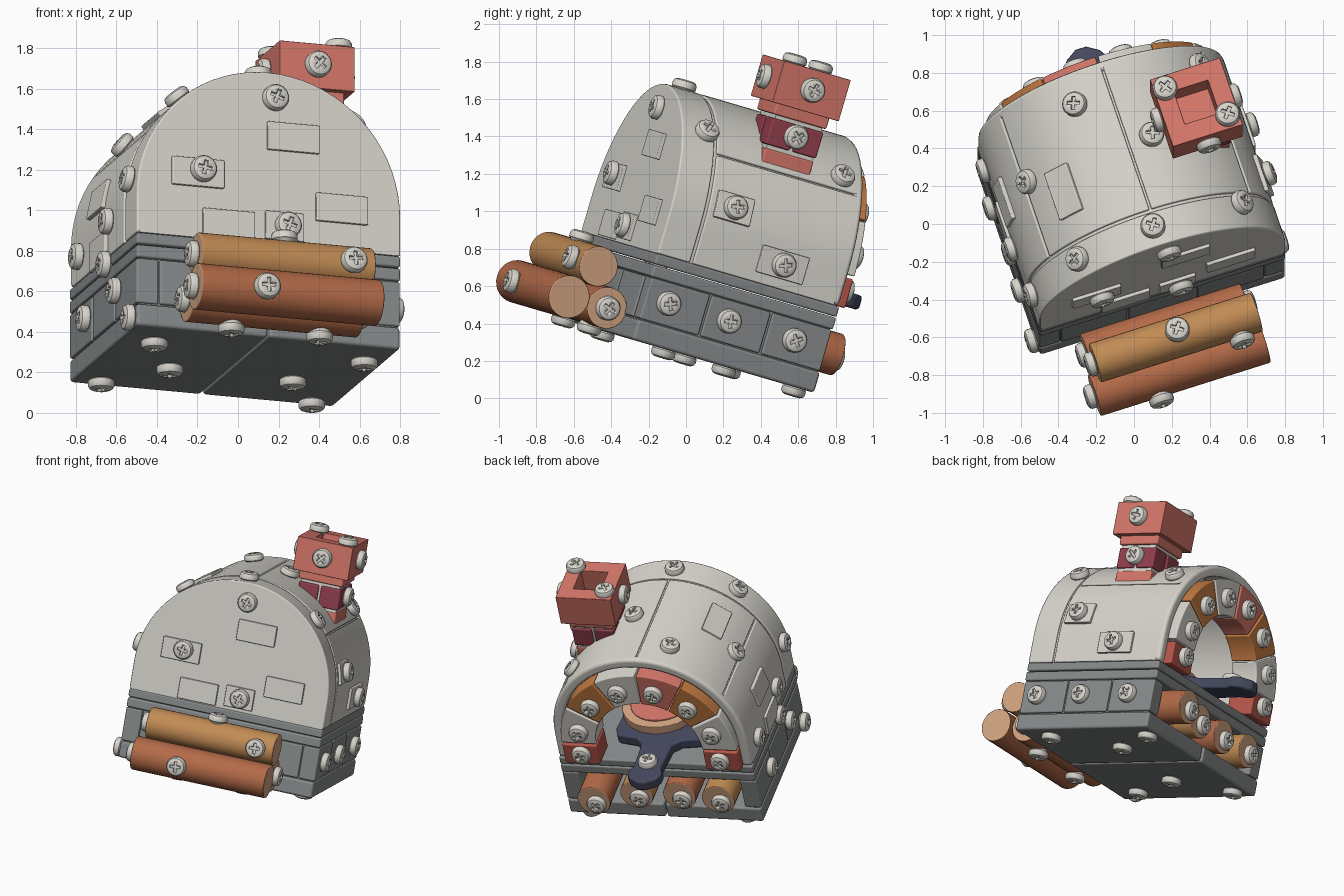
import bpy, bmesh, math, random
from mathutils import Vector, Matrix

if "Cube" in bpy.data.objects:
    bpy.data.objects.remove(bpy.data.objects["Cube"])
random.seed(4)

def mat(name, c):
    m = bpy.data.materials.new(name)
    m.diffuse_color = (*c, 1)
    m.use_nodes = True
    m.node_tree.nodes["Principled BSDF"].inputs["Base Color"].default_value = m.diffuse_color
    return m
CREAM = mat("cream", (.68, .66, .605)); GRAY = mat("stone gray", (.245, .258, .262))
SALMON = mat("salmon", (.66, .18, .14)); RED = mat("brick red", (.48, .095, .07))
MAROON = mat("maroon", (.29, .05, .075)); ORANGE = mat("orange", (.56, .2, .055))
SIENNA = mat("sienna", (.45, .145, .065)); GOLD = mat("golden wood", (.54, .26, .09))
TAN = mat("tan", (.65, .37, .22)); NAVY = mat("navy", (.058, .067, .112))

# whole oven is turned and tipped; parts are modelled in the oven's own frame
M = (Matrix.Translation((-.015, -.004, .235)) @ Matrix.Rotation(math.radians(-16.3), 4, 'X')
     @ Matrix.Rotation(math.radians(18.2), 4, 'Z'))
parts = []
R, SPRING, DECK, D, BACK = .685, .678, .48, .535, .532

def add(name, data, mats, bevel=0, loc=None):
    if isinstance(data, bmesh.types.BMesh):
        bmesh.ops.recalc_face_normals(data, faces=data.faces)
        me = bpy.data.meshes.new(name)
        data.to_mesh(me); data.free()
        for m in mats: me.materials.append(m)
        for p in me.polygons: p.use_smooth = True
        me.set_sharp_from_angle(angle=math.radians(32))
    else:
        me = data
    ob = bpy.data.objects.new(name, me)
    bpy.context.collection.objects.link(ob)
    ob.matrix_world = M @ (loc or Matrix())
    if bevel:
        b = ob.modifiers.new("bevel", 'BEVEL')
        b.width, b.segments, b.limit_method, b.harden_normals = bevel, 2, 'ANGLE', True
        b.angle_limit = math.radians(40)
    parts.append(ob)
    return ob

def box(name, lo, hi, m, bevel=.01):
    bm = bmesh.new()
    c = [(a + b) / 2 for a, b in zip(lo, hi)]
    s = [abs(b - a) for a, b in zip(lo, hi)]
    bmesh.ops.create_cube(bm, size=1, matrix=Matrix.Translation(c) @ Matrix.Diagonal((*s, 1)))
    return add(name, bm, [m], bevel)

def arch(name, r0, r1, a0, a1, v0, v1, m, spring=SPRING, bevel=.008):
    """Solid arch piece; ends at 0 or 180 degrees run straight down to the deck."""
    n = max(2, round((a1 - a0) / 5))
    def line(r):
        pts = [(r * math.cos(math.radians(a0 + (a1 - a0) * i / n)),
                spring + r * math.sin(math.radians(a0 + (a1 - a0) * i / n))) for i in range(n + 1)]
        if a0 == 0: pts.insert(0, (r, DECK))
        if a1 == 180: pts.append((-r, DECK))
        return pts
    bm = bmesh.new()
    rings = [[bm.verts.new((u, v, w)) for (u, w), v in ((p, v0), (q, v0), (q, v1), (p, v1))]
             for p, q in zip(line(r0), line(r1))]
    for a, b in zip(rings, rings[1:]):
        for i in range(4):
            bm.faces.new((a[i], a[(i + 1) % 4], b[(i + 1) % 4], b[i]))
    bm.faces.new(rings[0]); bm.faces.new(rings[-1])
    return add(name, bm, [m], bevel)

def outline(name, pts, lo, hi, m, axis, bevel):
    """Extrude a closed outline along axis (1 = depth, 2 = height)."""
    bm = bmesh.new()
    mk = (lambda p, t: (p[0], t, p[1])) if axis == 1 else (lambda p, t: (p[0], p[1], t))
    a = [bm.verts.new(mk(p, lo)) for p in pts]
    b = [bm.verts.new(mk(p, hi)) for p in pts]
    bm.faces.new(a); bm.faces.new(b)
    for i in range(len(pts)):
        j = (i + 1) % len(pts)
        bm.faces.new((a[i], a[j], b[j], b[i]))
    return add(name, bm, [m], bevel)

def log(name, p, q, r, m, end=TAN):
    bm = bmesh.new()
    p, q = Vector(p), Vector(q)
    t = Matrix.Translation((p + q) / 2) @ (q - p).to_track_quat('Z', 'Y').to_matrix().to_4x4()
    bmesh.ops.create_cone(bm, cap_ends=True, segments=28, radius1=r, radius2=r, depth=(q - p).length, matrix=t)
    for f in bm.faces:
        f.material_index = int(len(f.verts) > 4)
    return add(name, bm, [m, end], .006)

# screw head: domed disc with a cross recess, shared by all screws
def screw_mesh():
    prof = [(0, -.02), (.05, -.02), (.058, 0), (.066, .006), (.066, .03), (.058, .043), (.042, .05), (0, .052)]
    bm = bmesh.new()
    vs = [bm.verts.new((r, 0, z)) for r, z in prof]
    es = [bm.edges.new(e) for e in zip(vs, vs[1:])]
    bmesh.ops.spin(bm, geom=vs + es, axis=(0, 0, 1), cent=(0, 0, 0), angle=math.tau, steps=24)
    bmesh.ops.remove_doubles(bm, verts=bm.verts, dist=1e-5)
    head = add("screw_head", bm, [CREAM])
    a, b = .036, .009
    q = [(a, b), (b, b), (b, a)]
    pts = [p for k in range(4) for p in [Matrix.Rotation(k * math.pi / 2, 2) @ Vector(c) for c in q]]
    cut = outline("cross_cutter", pts, .035, .08, CREAM, 2, 0)
    mod = head.modifiers.new("cross", 'BOOLEAN')
    mod.object, mod.solver = cut, 'EXACT'
    bpy.context.view_layer.update()
    me = bpy.data.meshes.new_from_object(head.evaluated_get(bpy.context.evaluated_depsgraph_get()))
    for o in (head, cut):
        parts.remove(o); bpy.data.objects.remove(o)
    return me
SCREW = screw_mesh()

def screw(pos, n):
    n = Vector(n).normalized()
    t = Matrix.Translation(pos) @ n.to_track_quat('Z', 'Y').to_matrix().to_4x4()
    add("screw", SCREW, None, 0, t @ Matrix.Rotation(random.uniform(0, 1.5), 4, 'Z'))

def dome_frame(a, v, w=None):
    c, s = math.cos(math.radians(a)), math.sin(math.radians(a))
    if w is not None: c, s = math.copysign(1, c), 0
    return Vector((R * c, v, w if w is not None else SPRING + R * s)), Vector((c, 0, s))

# base: floor slabs, wall blocks, deck
for s in (-1, 1):
    box("floor_slab", (s * .004, -D, 0), (s * R, D, .115), GRAY, .018)
    box("wall_core", (s * .6, -.52, .1), (s * .67, .52, .37), GRAY, 0)
    for i in range(3):
        v0 = -D + i * 2 * D / 3
        box("side_block", (s * .57, v0 + .006, .12), (s * R, v0 + 2 * D / 3 - .006, .348), GRAY)
for v in (-.4, -.046, .338): screw((R, v, .24), (1, 0, 0))
for v, w in ((-.07, .44), (-.23, .26), (.25, .25), (-.46, .058)): screw((-R, v, w), (-1, 0, 0))
box("front_wall_core", (-.66, -.52, .1), (.66, -.43, .37), GRAY, 0)
for i in range(3):
    u0 = -.57 + i * .38
    box("front_block", (u0 + .005, -D, .12), (u0 + .375, -.42, .348), GRAY)
box("deck_lower", (-R, -D, .352), (R, D, .418), GRAY, .012)
box("deck_upper", (-R, -D, .422), (R, D, DECK), GRAY, .012)
for p in ((-.55, .44), (-.52, -.31), (-.306, .1), (.34, .12), (.55, .46), (.57, -.31)):
    screw((*p, 0), (0, 0, -1))

# dome: core shell, front wall, outer panels with seams between
arch("dome_core", .61, R - .014, 0, 180, -.5, BACK - .02, CREAM, bevel=0)
arch("dome_front_band", .62, R, 0, 180, -D, -.345, CREAM, bevel=.01)
for a0, a1 in ((0, 35.5), (36.5, 89.5), (90.5, 145.5), (146.5, 180)):
    arch("dome_panel", .62, R, a0, a1, -.328, BACK - .03, CREAM)
arch("mouth_rim", .61, R, 0, 180, BACK - .06, BACK, CREAM, bevel=.025)
rr = R - .012
outline("dome_front_wall", [(-rr, DECK)] + [(-rr * math.cos(math.pi * i / 36), SPRING + rr * math.sin(math.pi * i / 36))
        for i in range(37)] + [(rr, DECK)], -D, -.45, CREAM, 1, 0)

# raised stone plates on the front and dome
for u, w, s in ((-.37, .812, .27), (.125, 1.035, .27), (.377, .692, .27), (-.21, .56, .27), (.08, .575, .2)):
    box("front_plate", (u - s / 2, -D - .018, w - .072), (u + s / 2, -D + .02, w + .072), CREAM, .006)
for a, v, w, s in ((12.5, -.19, None, .21), (0, .156, .61, .27), (168, .1, None, .24), (180, .05, .54, .25),
                   (125, -.06, None, .27)):
    p, n = dome_frame(a, v, w)
    bm = bmesh.new()
    bmesh.ops.create_cube(bm, size=1, matrix=Matrix.Diagonal((.15, s, .05, 1)))
    t = Matrix((Vector((n.z, 0, -n.x)), Vector((0, 1, 0)), n)).transposed().to_4x4()
    add("dome_plate", bm, [CREAM], .006, Matrix.Translation(p - n * .007) @ t)
    if a in (12.5, 0): screw(p + n * .018, n)
for u, w in ((-.35, .825), (.09, .575)): screw((u, -D - .018, w), (0, -1, 0))
screw((.03, -D, 1.23), (0, -1, 0))
for a, v in ((106.5, .35), (142, .09), (129, -.43), (91.5, -.425), (46, -.395), (79, .06), (43, .4),
             (171.5, -.42)):
    screw(*dome_frame(a, v))
for v, w in ((-.11, .65), (.36, .6)): screw(*dome_frame(180, v, w))

# brick arch around the mouth
SP, FACE = .65, .588
for s in (-1, 1):
    box("leg_brick", (s * .375, .39, DECK), (s * .62, FACE, SP - .01), RED)
    screw((s * .49, FACE, .57), (0, 1, 0))
for i, m in enumerate((CREAM, ORANGE, CREAM, SALMON, ORANGE, CREAM)):
    a = i * 30 + .01
    arch("arch_brick", .375, .62, a + .6, a + 29.4, .39, FACE, m, spring=SP)
    a = math.radians(a + 13)
    screw((.49 * math.cos(a), FACE, SP + .49 * math.sin(a)), (0, 1, 0))

# peel with handle, and the round pie on it
half = [(.0, -.3), (.2, -.28), (.3, -.15), (.33, .3), (.3, .375), (.16, .4), (.11, .45), (.1, .65)]
tip = [(.12 * math.cos(t), .75 + .1 * math.sin(t)) for t in [math.radians(-35 + 25 * k) for k in range(5)]]
side = half + tip + [(.03, .855)]
outline("peel", side + [(-x, y) for x, y in reversed(side) if x > 0], .49, .57, NAVY, 2, .018)
screw((0, .66, .57), (0, 0, 1))
log("pie_crust", (.06, .08, .56), (.06, .08, .63), .27, TAN)
log("pie_topping", (.06, .08, .61), (.06, .08, .642), .21, SALMON, SALMON)

# chimney
U, V = .388, .074
def stack(name, h, w0, w1, m, bevel=.01):
    return box(name, (U - h, V - h, w0), (U + h, V + h, w1), m, bevel)
stack("chimney_foot", .142, .95, 1.185, SALMON)
stack("chimney_mortar", .135, 1.17, 1.44, CREAM, 0)
for sx in (-1, 1):
    for sy in (-1, 1):
        box("chimney_band_brick", (U + sx * .008, V + sy * .008, 1.205),
            (U + sx * .148, V + sy * .148, 1.35), MAROON)
stack("chimney_collar", .155, 1.37, 1.44, SALMON)
stack("chimney_cap_bottom", .19, 1.43, 1.5, SALMON, .012)
for k in range(4):  # pinwheel walls leave the square flue open
    c = Matrix.Rotation(k * math.pi / 2, 2)
    p, q = c @ Vector((-.195, -.195)), c @ Vector((.195, -.095))
    box("chimney_cap_wall", (U + p.x, V + p.y, 1.43), (U + q.x, V + q.y, 1.66), SALMON, .004)
    n = c @ Vector((0, -1))
    if k != 2: screw((U + n.x * .195, V + n.y * .195, 1.55), (n.x, n.y, 0))
screw((U + .148, V, 1.285), (1, 0, 0))
for s in (-1, 1): screw((U + s * .135, V - s * .12, 1.66), (0, 0, 1))

# wood pile in front
for v, w, r, u0, u1, m in ((-.868, .125, .115, -.49, .455, SIENNA), (-.638, .125, .112, -.46, .43, SIENNA),
                           (-.755, .325, .108, -.45, .45, GOLD)):
    log("front_log", (u0, v, w), (u1, v, w), r, m)
    screw((u0, v, w), (-1, 0, 0))
screw((.43, -.638, .125), (1, 0, 0))
screw((-.16, -.983, .12), (0, -1, 0))
screw((.33, -.863, .33), (0, -1, .1))
screw((.01, -.75, .433), (0, 0, 1))
for u in (-.23, .23): screw((u, -.638, .013), (0, 0, -1))

# wood stored under the deck
for u, v, m in ((.44, .675, SIENNA), (.16, .59, GOLD), (-.14, .58, SIENNA), (-.42, .6, GOLD)):
    log("stored_log", (u, -.35, .23), (u, v, .23), .115, m)
    screw((u - .02, v - .01, .21), (0, 1, 0))

# stand on z = 0
bpy.context.view_layer.update()
low = min((o.matrix_world @ v.co).z for o in parts for v in o.data.vertices)
for o in parts: o.matrix_world = Matrix.Translation((0, 0, -low)) @ o.matrix_world
